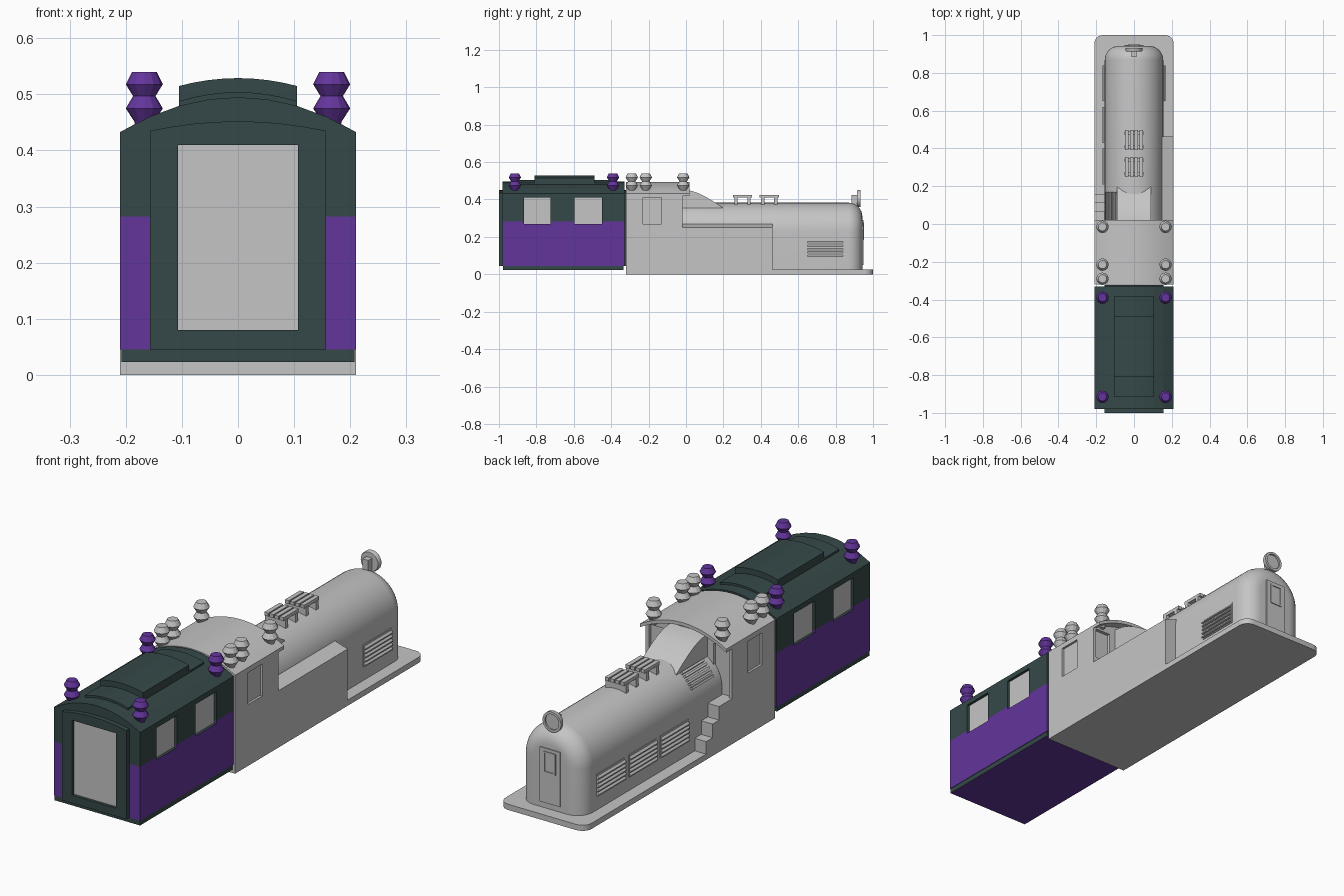
import bpy, bmesh, math
from mathutils import Vector

if "Cube" in bpy.data.objects:
    bpy.data.objects.remove(bpy.data.objects["Cube"])


def material(name, rgb):
    m = bpy.data.materials.new(name)
    m.diffuse_color = (*rgb, 1)
    m.use_nodes = True
    m.node_tree.nodes["Principled BSDF"].inputs["Base Color"].default_value = m.diffuse_color
    return m


GREY = material("light grey", (0.56, 0.56, 0.56))
PURPLE = material("purple", (0.125, 0.036, 0.33))
DARK = material("dark green grey", (0.036, 0.065, 0.065))


def finish(name, bm, mats, smooth=False):
    bmesh.ops.recalc_face_normals(bm, faces=bm.faces)
    me = bpy.data.meshes.new(name)
    bm.to_mesh(me)
    bm.free()
    ob = bpy.data.objects.new(name, me)
    bpy.context.collection.objects.link(ob)
    for m in mats:
        me.materials.append(m)
    if smooth:
        bpy.ops.object.select_all(action='DESELECT')
        ob.select_set(True)
        bpy.context.view_layer.objects.active = ob
        bpy.ops.object.shade_smooth_by_angle(angle=math.radians(35))
    return ob


def loft(name, rings, mat, smooth=False):
    """Bridge equal-length rings of 3D points and cap both ends."""
    bm = bmesh.new()
    vs = [[bm.verts.new(p) for p in r] for r in rings]
    n = len(vs[0])
    for a, b in zip(vs, vs[1:]):
        for i in range(n):
            j = (i + 1) % n
            bm.faces.new((a[i], a[j], b[j], b[i]))
    bm.faces.new(vs[0])
    bm.faces.new(vs[-1])
    return finish(name, bm, [mat], smooth)


def prism(name, pts, axis, a, b, mat, smooth=False):
    """Extrude a 2D outline along x, y or z from a to b."""
    put = {'x': lambda p, t: (t, p[0], p[1]), 'y': lambda p, t: (p[0], t, p[1]),
           'z': lambda p, t: (p[0], p[1], t)}[axis]
    return loft(name, [[put(p, t) for p in pts] for t in (a, b)], mat, smooth)


def box(name, x0, x1, y0, y1, z0, z1, mat):
    return prism(name, [(x0, y0), (x1, y0), (x1, y1), (x0, y1)], 'z', z0, z1, mat)


def arch(w, z0, edge, top, n=8):
    """Flat-bottomed outline with a shallow curved top."""
    xs = [w - 2 * w * i / n for i in range(n + 1)]
    return [(-w, z0), (w, z0)] + [(x, edge + (top - edge) * (1 - (x / w) ** 2)) for x in xs]


def pocket(ob, x0, x1, y0, y1, z0, z1):
    """Cut a recess with a hidden box."""
    cut = box("cutter", x0, x1, y0, y1, z0, z1, ob.data.materials[0])
    mod = ob.modifiers.new("recess", 'BOOLEAN')
    mod.object, mod.solver = cut, 'EXACT'
    bpy.context.view_layer.objects.active = ob
    bpy.ops.object.modifier_apply(modifier=mod.name)
    bpy.data.objects.remove(cut)


def insulator(x, y, mat):
    prof = [(0.012, 0.43), (0.018, 0.452), (0.033, 0.475), (0.02, 0.497), (0.033, 0.518), (0.022, 0.54)]
    rings = [[(x + r * math.cos(math.tau * i / 12), y + r * math.sin(math.tau * i / 12), z)
              for i in range(12)] for r, z in prof]
    loft("roof_insulator", rings, mat)


# --- Carriage body: recessed windows, purple below the waistline
ROOF = arch(0.21, 0.045, 0.433, 0.495)
body = prism("carriage_body", ROOF, 'y', -0.98, -0.33, DARK)
windows = ((-0.865, -0.725), (-0.595, -0.45))
for s in (-1, 1):
    for y0, y1 in windows:
        x0, x1 = sorted((s * 0.196, s * 0.23))
        pocket(body, x0, x1, y0, y1, 0.27, 0.41)
        x0, x1 = sorted((s * 0.192, s * 0.198))
        box("carriage_window", x0, x1, y0, y1, 0.27, 0.41, GREY)
body.data.materials.append(PURPLE)
bm = bmesh.new()
bm.from_mesh(body.data)
bmesh.ops.bisect_plane(bm, geom=bm.verts[:] + bm.edges[:] + bm.faces[:],
                       plane_co=(0, 0, 0.282), plane_no=(0, 0, 1))
for f in bm.faces:
    f.material_index = 1 if f.calc_center_median().z < 0.282 and abs(f.normal.z) < 0.5 else 0
bm.to_mesh(body.data)
bm.free()

# Underframe with purple underside
under = box("carriage_underframe", -0.208, 0.208, -0.978, -0.335, 0.023, 0.045, DARK)
under.data.materials.append(PURPLE)
for p in under.data.polygons:
    p.material_index = 1 if p.normal.z < -0.5 else 0

# End frames with recessed doors
for name, y0, y1, c0, c1 in (("front", -1.0, -0.97, -1.01, -0.985), ("rear", -0.34, -0.322, -0.33, -0.31)):
    frame = prism(name + "_end_frame", arch(0.157, 0.045, 0.435, 0.452), 'y', y0, y1, DARK)
    pocket(frame, -0.107, 0.107, c0, c1, 0.08, 0.41)
box("front_door", -0.107, 0.107, -0.987, -0.983, 0.08, 0.41, GREY)
box("rear_door", -0.107, 0.107, -0.332, -0.328, 0.08, 0.41, GREY)

# Raised roof ridge
prism("roof_ridge", arch(0.105, 0.46, 0.488, 0.504), 'y', -0.915, -0.385, DARK)
prism("roof_clerestory", arch(0.105, 0.46, 0.515, 0.529), 'y', -0.81, -0.49, DARK)

for s in (-1, 1):
    for y in (-0.915, -0.39):
        insulator(s * 0.167, y, PURPLE)
    for y in (-0.29, -0.215, -0.015):
        insulator(s * 0.167, y, GREY)

# --- Locomotive platform with rounded nose corners
R = 0.045
corner = [(0.21 - R + R * math.cos(a), 1 - R + R * math.sin(a))
          for a in (math.pi / 2 * i / 6 for i in range(7))]
outline = [(-0.21, -0.32), (0.21, -0.32)] + corner + [(-x, y) for x, y in reversed(corner)]
prism("platform", outline, 'z', 0, 0.025, GREY, True)

# Cab with recessed side and end windows, and an overhanging roof
cab = prism("cab", arch(0.21, 0.02, 0.433, 0.493, 16), 'y', -0.32, -0.02, GREY, True)
for s in (-1, 1):
    x0, x1 = sorted((s * 0.2, s * 0.23))
    pocket(cab, x0, x1, -0.23, -0.13, 0.27, 0.41)
    x0, x1 = sorted((s * 0.12, s * 0.195))
    pocket(cab, x0, x1, -0.035, 0.01, 0.28 if s > 0 else 0.2, 0.42)
top = arch(0.21, 0, 0.433, 0.493, 16)[2:]
prism("cab_roof", top + [(x, z - 0.015) for x, z in reversed(top)], 'y', -0.315, 0.02, GREY, True)


# Boiler hood: round-topped section with a filleted nose
def hood_ring(y, inset):
    w = 0.155 - inset
    zc = 0.228
    arc = [(w * math.cos(math.pi * i / 24), y, zc + w * math.sin(math.pi * i / 24)) for i in range(25)]
    return [(-w, y, 0.02), (w, y, 0.02)] + arc


F = 0.075
angles = [math.pi / 2 * i / 8 for i in range(9)]
loft("boiler_hood", [hood_ring(-0.03, 0)] +
     [hood_ring(0.943 - F + F * math.sin(a), F * (1 - math.cos(a))) for a in angles], GREY, True)

# Curved fairing from the cab roof to the hood
prism("fairing", [(-0.03, 0.3), (0.195, 0.3), (0.195, 0.358), (0.15, 0.388), (0.11, 0.412),
                  (0.07, 0.432), (0.03, 0.446), (-0.03, 0.455)], 'x', -0.09, 0.09, GREY, True)

# Side tank on the right, steps on the left
prism("side_tank", [(0.14, 0.02), (0.21, 0.02), (0.21, 0.25), (0.14, 0.273)], 'y', -0.025, 0.462, GREY)
for i, z in enumerate((0.2, 0.14, 0.08)):
    box("step", -0.21, -0.15, -0.025, 0.07 + 0.045 * i, 0.02, z, GREY)


# Louvres: five angled slats in a shallow frame
def louvre(s, y):
    box("louvre_plate", min(s * 0.15, s * 0.158), max(s * 0.15, s * 0.158),
        y - 0.097, y + 0.097, 0.085, 0.183, GREY)
    for i in range(5):
        z = 0.09 + 0.018 * i
        prism("louvre_slat", [(s * 0.15, z), (s * 0.166, z), (s * 0.166, z + 0.005), (s * 0.155, z + 0.016)],
              'y', y - 0.095, y + 0.095, GREY)


louvre(1, 0.745)
for y in (0.745, 0.525, 0.305):
    louvre(-1, y)

# Shoulder grille beside the fairing
for i in range(5):
    a = math.radians(128 + 6.5 * i)
    c = Vector((math.cos(a), math.sin(a)))
    t = Vector((-c.y, c.x)) * 0.005
    o = Vector((0, 0.228))
    pts = [o + c * 0.15 - t, o + c * 0.166 - t, o + c * 0.166 + t, o + c * 0.15 + t]
    prism("shoulder_slat", pts, 'y', 0.02, 0.17, GREY)

# Roof vents: slats along the hood on two cross bars
for y in (0.302, 0.445):
    for i in range(4):
        x = -0.0375 + 0.025 * i
        box("vent_slat", x - 0.0095, x + 0.0095, y - 0.052, y + 0.052, 0.41, 0.425, GREY)
    for d in (-0.035, 0.035):
        box("vent_bar", -0.05, 0.05, y + d - 0.009, y + d + 0.009, 0.36, 0.412, GREY)

# Nose door with its window frame
box("nose_door", -0.05, 0.05, 0.935, 0.948, 0.05, 0.29, GREY)
for x0, x1, z0, z1 in ((-0.03, -0.023, 0.19, 0.27), (0.023, 0.03, 0.19, 0.27),
                       (-0.03, 0.03, 0.183, 0.19), (-0.03, 0.03, 0.27, 0.277)):
    box("nose_window_frame", x0, x1, 0.945, 0.952, z0, z1, GREY)


# Headlight with recessed lens and bracket
def disc(r, y):
    return [(r * math.cos(math.tau * i / 24), y, 0.405 + r * math.sin(math.tau * i / 24)) for i in range(24)]


loft("headlight", [disc(0.042, 0.913), disc(0.045, 0.918), disc(0.045, 0.933),
                   disc(0.034, 0.933), disc(0.034, 0.926)], GREY, True)
box("headlight_bracket", -0.014, 0.014, 0.885, 0.916, 0.34, 0.425, GREY)
